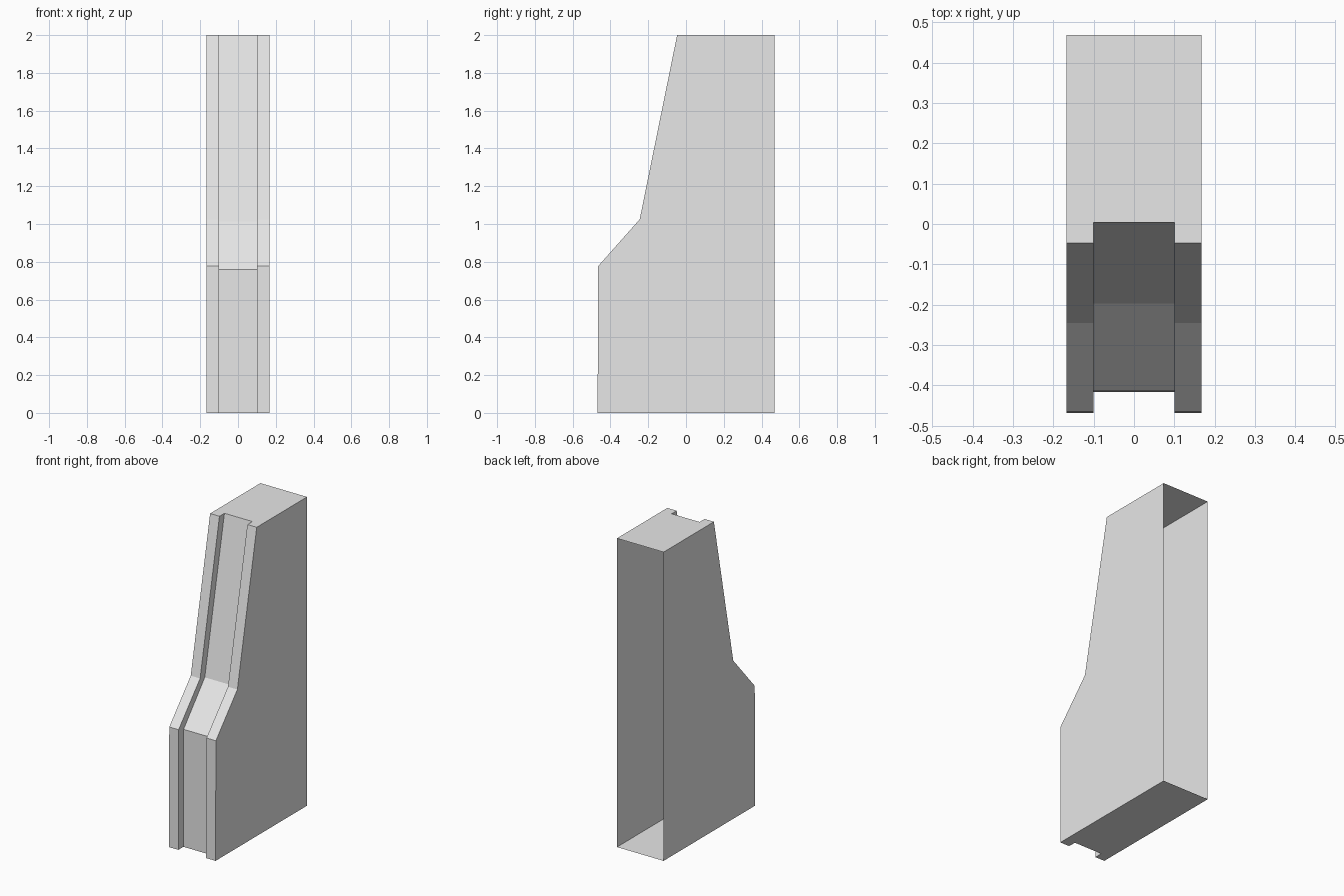
import bpy
import bmesh

cube = bpy.data.objects.get("Cube")
if cube:
    bpy.data.objects.remove(cube, do_unlink=True)

# Plain light grey
grey = bpy.data.materials.new("light_grey")
grey.use_nodes = True
colour = (0.8, 0.8, 0.8, 1.0)
grey.diffuse_color = colour
grey.node_tree.nodes["Principled BSDF"].inputs["Base Color"].default_value = colour

HALF_WIDTH, HALF_GROOVE, BACK, TOP = 0.167, 0.1, 0.468, 2.0

# Front edge (y, z) from bottom to top, for the outer rails and the sunken groove
rail = [(-0.468, 0), (-0.465, 0.777), (-0.245, 1.025), (-0.047, TOP)]
groove = [(-0.416, 0), (-0.414, 0.76), (-0.197, 1.014), (0.004, TOP)]

# Columns across the front, from right to left
columns = [(-HALF_WIDTH, rail), (-HALF_GROOVE, rail), (-HALF_GROOVE, groove),
           (HALF_GROOVE, groove), (HALF_GROOVE, rail), (HALF_WIDTH, rail)]

bm = bmesh.new()
grid = [[bm.verts.new((x, y, z)) for y, z in path] for x, path in columns]

# Grooved front
for a, b in zip(grid, grid[1:]):
    for i in range(len(rail) - 1):
        bm.faces.new((a[i], b[i], b[i + 1], a[i + 1]))

# Flat sides, floor and top; the back stays open
right_low, right_high, left_low, left_high = [
    bm.verts.new((x, BACK, z))
    for x in (-HALF_WIDTH, HALF_WIDTH) for z in (0, TOP)]
bm.faces.new([right_low] + grid[0] + [right_high])
bm.faces.new([left_high] + grid[-1][::-1] + [left_low])
bm.faces.new([right_low, left_low] + [c[0] for c in reversed(grid)])
bm.faces.new([left_high, right_high] + [c[-1] for c in grid])

mesh = bpy.data.meshes.new("grooved_housing")
bm.to_mesh(mesh)
bm.free()
mesh.materials.append(grey)
housing = bpy.data.objects.new("grooved_housing", mesh)
bpy.context.collection.objects.link(housing)
